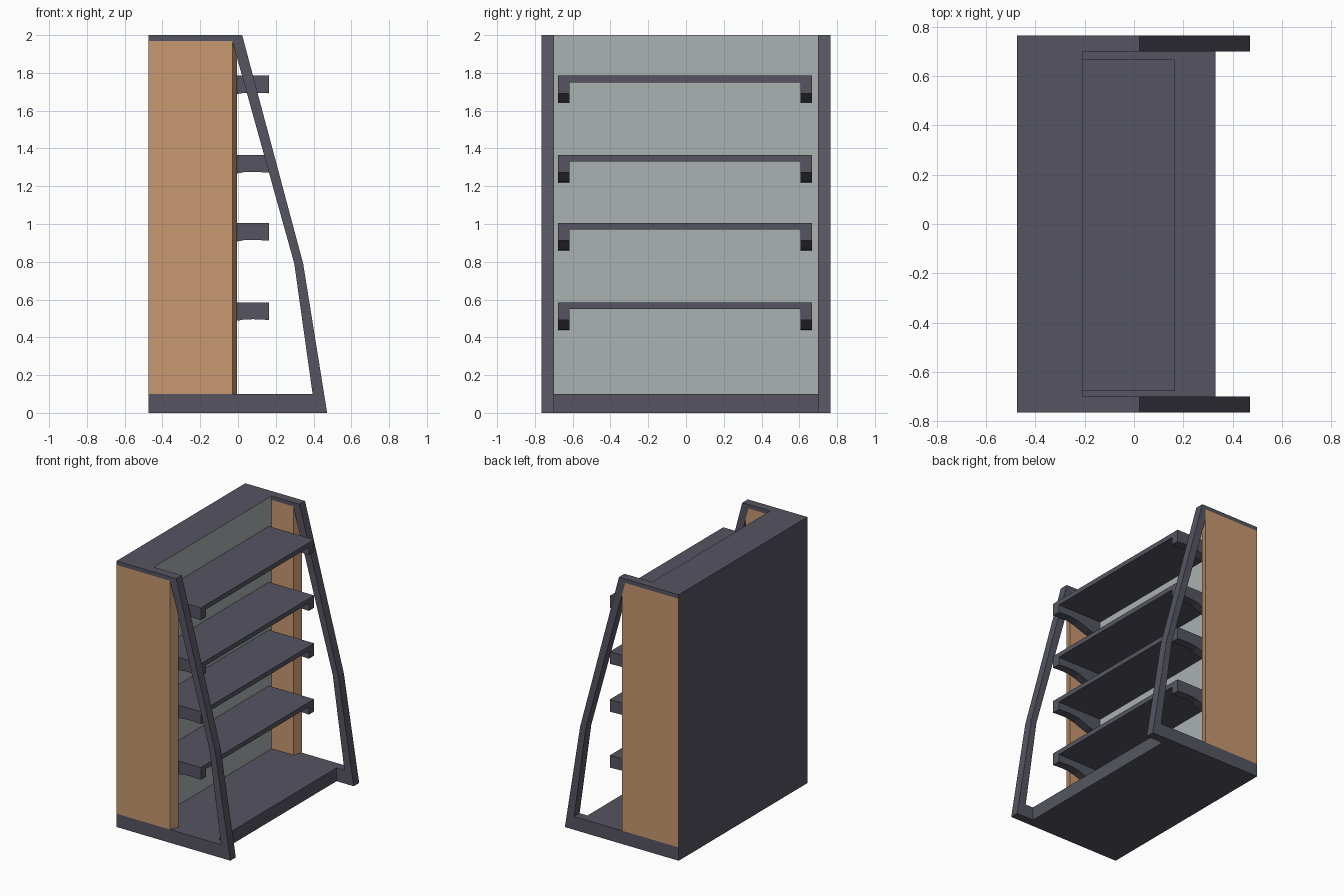
import bpy, bmesh
from mathutils import Vector

if "Cube" in bpy.data.objects:
    bpy.data.objects.remove(bpy.data.objects["Cube"])


def material(name, rgb):
    m = bpy.data.materials.new(name)
    m.diffuse_color = (*rgb, 1.0)
    m.use_nodes = True
    m.node_tree.nodes["Principled BSDF"].inputs["Base Color"].default_value = m.diffuse_color
    return m


SLATE = material("dark slate", (0.093, 0.091, 0.120))
WOOD = material("light wood", (0.578, 0.314, 0.162))
GREY = material("pale grey", (0.400, 0.445, 0.440))


def prism(name, base, sweep, *mats):
    """Closed solid made by sweeping a flat polygon."""
    bm = bmesh.new()
    face = bm.faces.new([bm.verts.new(p) for p in base])
    out = bmesh.ops.extrude_face_region(bm, geom=[face])
    top = [v for v in out["geom"] if isinstance(v, bmesh.types.BMVert)]
    bmesh.ops.translate(bm, verts=top, vec=Vector(sweep))
    bmesh.ops.recalc_face_normals(bm, faces=bm.faces)
    me = bpy.data.meshes.new(name)
    bm.to_mesh(me)
    bm.free()
    for m in mats:
        me.materials.append(m)
    ob = bpy.data.objects.new(name, me)
    bpy.context.collection.objects.link(ob)
    return ob


def side_profile(name, pts, y0, y1, *mats):
    return prism(name, [(x, y0, z) for x, z in pts], (0, y1 - y0, 0), *mats)


def box(name, x0, x1, y0, y1, z0, z1, *mats):
    return side_profile(name, [(x0, z0), (x1, z0), (x1, z1), (x0, z1)], y0, y1, *mats)


BACK, WALL, INNER, OUTER = -0.475, -0.21, 0.70, 0.765

# Base plate between the side frames
box("base", BACK, 0.33, -INNER, INNER, 0, 0.10, SLATE)

# Rear cabinet body, with its front face pale grey
body = box("rear_body", BACK, WALL, -INNER, INNER, 0.10, 2.0, SLATE, GREY)
for p in body.data.polygons:
    if p.normal.x > 0.9:
        p.material_index = 1

# Bent side frames: floor rail, slanted post and top rail in one loop
frame = [(BACK, 0), (0.472, 0), (0.345, 0.79), (0.022, 2.0), (BACK, 2.0),
         (BACK, 1.97), (-0.03, 1.97), (0.298, 0.79), (0.395, 0.10), (BACK, 0.10)]
for side, y0 in (("near", -OUTER), ("far", INNER)):
    y1 = y0 + OUTER - INNER
    side_profile(side + "_side_frame", frame, y0, y1, SLATE)
    # Wooden side panel with a slightly angled front edge
    plan = [(BACK + 0.003, y0), (-0.03, y0), (-0.005, y1), (BACK + 0.003, y1)]
    prism(side + "_side_panel", [(x, y, 0.10) for x, y in plan], (0, 0, 1.87), WOOD)
    # Dark strip covering the panel at the back
    box(side + "_back_strip", BACK, BACK + 0.003, y0, y1, 0.10, 1.97, SLATE)

# Shelves, each on two curved brackets
Y0, Y1, FRONT = -0.678, 0.668, 0.165
bracket = [(WALL, -0.035), (FRONT, -0.035), (FRONT, -0.093), (0.08, -0.089),
           (0.03, -0.091), (-0.02, -0.100), (-0.07, -0.118), (-0.12, -0.135),
           (-0.16, -0.143), (WALL, -0.145)]
for i, top in enumerate((0.585, 1.005, 1.365, 1.785), 1):
    box(f"shelf_{i}", WALL, FRONT, Y0, Y1, top - 0.035, top, SLATE)
    for side, y in (("near", Y0), ("far", Y1 - 0.062)):
        side_profile(f"shelf_{i}_{side}_bracket", [(x, top + z) for x, z in bracket],
                     y, y + 0.062, SLATE)
